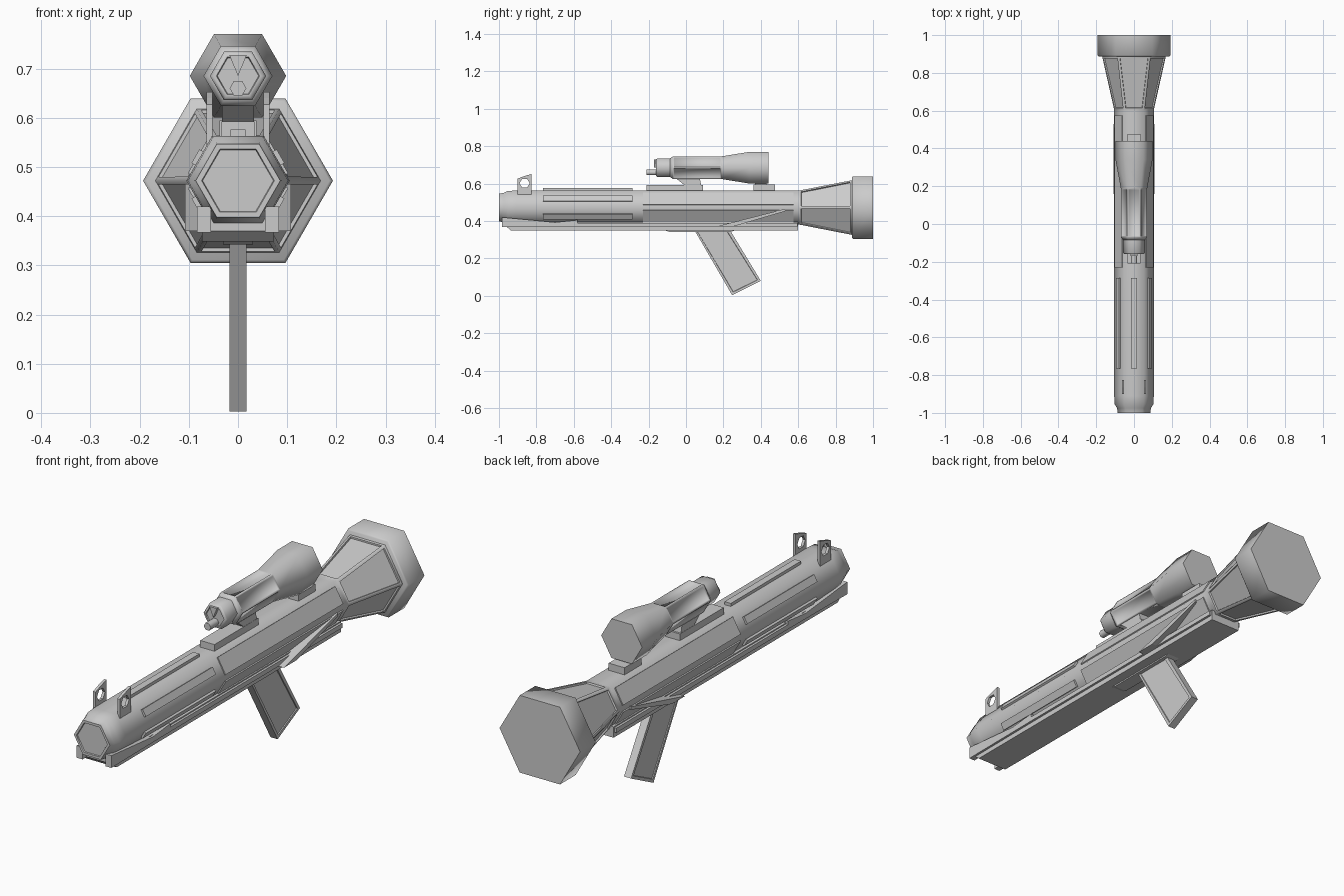
import bpy, bmesh
from math import cos, sin, pi, radians
from mathutils import Matrix, Vector

if "Cube" in bpy.data.objects:
    bpy.data.objects.remove(bpy.data.objects["Cube"])

CZ = 0.472          # barrel axis height
SZ = 0.685          # scope axis height
APO = cos(pi / 6)   # hexagon apothem factor


def finish(name, bm, smooth=None, mirror=False):
    bmesh.ops.recalc_face_normals(bm, faces=bm.faces)
    me = bpy.data.meshes.new(name)
    bm.to_mesh(me)
    bm.free()
    ob = bpy.data.objects.new(name, me)
    bpy.context.collection.objects.link(ob)
    if mirror:
        ob.modifiers.new("mirror", 'MIRROR')
    if smooth:
        bpy.ops.object.select_all(action='DESELECT')
        ob.select_set(True)
        bpy.context.view_layer.objects.active = ob
        bpy.ops.object.shade_smooth_by_angle(angle=radians(smooth))
    return ob


def recess(bm, faces, border, depth):
    bmesh.ops.inset_individual(bm, faces=faces, thickness=border)
    bmesh.ops.inset_individual(bm, faces=faces, thickness=0.002, depth=-depth)


def hex_loft(name, rings, cz, panels=None, cap=None, smooth=65):
    """Hexagonal body along y from (y, radius) rings; panels = recessed section."""
    bm = bmesh.new()
    loops = [[bm.verts.new((r * cos(k * pi / 3), y, cz + r * sin(k * pi / 3)))
              for k in range(6)] for y, r in rings]
    sections = []
    for a, b in zip(loops, loops[1:]):
        sections.append([bm.faces.new((a[k], a[(k + 1) % 6], b[(k + 1) % 6], b[k]))
                         for k in range(6)])
    front = bm.faces.new(loops[0])
    bm.faces.new(loops[-1])
    bmesh.ops.recalc_face_normals(bm, faces=bm.faces)
    if panels:
        recess(bm, sections[panels[0]], panels[1], panels[2])
    if cap:
        recess(bm, [front], cap, 0.005)
    return finish(name, bm, smooth)


def prism(name, pts, x0, x1, mirror=False, border=None):
    """Side profile of (y, z) points extruded across x."""
    bm = bmesh.new()
    a = [bm.verts.new((x0, y, z)) for y, z in pts]
    b = [bm.verts.new((x1, y, z)) for y, z in pts]
    sides = [bm.faces.new(a), bm.faces.new(b)]
    for i in range(len(pts)):
        j = (i + 1) % len(pts)
        bm.faces.new((a[i], a[j], b[j], b[i]))
    bmesh.ops.recalc_face_normals(bm, faces=bm.faces)
    if border:
        recess(bm, sides, border, 0.004)
    return finish(name, bm, mirror=mirror)


def block(name, x0, x1, y0, y1, z0, z1, mirror=False):
    return prism(name, [(y0, z0), (y1, z0), (y1, z1), (y0, z1)], x0, x1, mirror)


def face_panel(name, angle, y0, y1, width, height):
    """Raised strip lying on one face of the barrel, mirrored to the other side."""
    bm = bmesh.new()
    bmesh.ops.create_cube(bm, size=1)
    m = (Matrix.Translation((0, 0, CZ)) @ Matrix.Rotation(-radians(angle), 4, 'Y')
         @ Matrix.Translation((0.105 * APO, (y0 + y1) / 2, 0))
         @ Matrix.Diagonal((2 * height, y1 - y0, width, 1)))
    bm.transform(m)
    return finish(name, bm, mirror=True)


# Barrel and flared bell
hex_loft("barrel", [(-1, 0.086), (-0.975, 0.09), (-0.955, 0.102), (-0.91, 0.105),
                    (0.6, 0.105)], CZ, cap=0.012)
hex_loft("flared_cone", [(0.58, 0.105), (0.605, 0.105), (0.885, 0.168), (0.9, 0.168)],
         CZ, panels=(1, 0.013, 0.007))
hex_loft("bell_rim", [(0.887, 0.186), (0.893, 0.193), (1, 0.193)], CZ)

# Raised barrel panels
for label, ang in (("upper", 30), ("lower", -30)):
    face_panel(label + "_front_strip", ang, -0.765, -0.285, 0.032, 0.009)
    face_panel(label + "_rear_panel", ang, -0.23, 0.575, 0.076, 0.005)
block("top_strip", -0.015, 0.015, -0.765, -0.285, 0.555, 0.576)

# Underside tray, side rails and braces
prism("underside_tray", [(-0.935, 0.348), (0.6, 0.348), (0.6, 0.395), (-0.96, 0.395),
                         (-0.96, 0.37)], -0.073, 0.073)
prism("front_wedge", [(-0.985, 0.367), (-0.58, 0.37), (-0.58, 0.405), (-0.7, 0.393),
                      (-0.985, 0.42)], 0.055, 0.083, mirror=True)
block("side_rail", 0.05, 0.083, -0.58, 0.595, 0.37, 0.39, mirror=True)
prism("diagonal_brace", [(0.16, 0.37), (0.25, 0.37), (0.53, 0.452), (0.53, 0.465)],
      0.06, 0.108, mirror=True)

# Grip with recessed sides
prism("grip", [(0.04, 0.36), (0.23, 0.36), (0.4, 0.08), (0.247, 0.003)],
      -0.017, 0.017, border=0.018)
prism("grip_collar", [(-0.12, 0.352), (-0.09, 0.342), (0.24, 0.342), (0.27, 0.352)],
      -0.03, 0.03)

# Front sights: plates with a hexagonal hole
outer = [(-0.825, 0.59), (-0.825, 0.652), (-0.865, 0.64), (-0.9, 0.627),
         (-0.9, 0.54), (-0.825, 0.54)]
bm = bmesh.new()
o = [bm.verts.new((0.052, y, z)) for y, z in outer]
h = [bm.verts.new((0.052, -0.863 + 0.027 * cos(k * pi / 3), 0.602 + 0.027 * sin(k * pi / 3)))
     for k in range(6)]
ring = [bm.faces.new((o[i], o[(i + 1) % 6], h[(i + 1) % 6], h[i])) for i in range(6)]
ext = bmesh.ops.extrude_face_region(bm, geom=ring, use_keep_orig=True)
bmesh.ops.translate(bm, vec=Vector((0.012, 0, 0)),
                    verts=[g for g in ext["geom"] if isinstance(g, bmesh.types.BMVert)])
finish("front_sight", bm, mirror=True)

# Scope body, eyepiece and details
hex_loft("scope_body", [(-0.085, 0.058), (-0.07, 0.07), (0.19, 0.07), (0.34, 0.098),
                        (0.44, 0.098)], SZ, panels=(1, 0.008, 0.003))
hex_loft("scope_eyepiece", [(-0.16, 0.052), (-0.153, 0.057), (-0.08, 0.057)], SZ, cap=0.008)
hex_loft("scope_knob", [(-0.21, 0.017), (-0.15, 0.017)], 0.66)
bm = bmesh.new()
tri = [(-0.018, 0.728), (0.018, 0.728), (0, 0.685)]
a, b = [[bm.verts.new((x, y, z)) for x, z in tri] for y in (-0.17, -0.15)]
bm.faces.new(a)
bm.faces.new(b)
for i in range(3):
    j = (i + 1) % 3
    bm.faces.new((a[i], a[j], b[j], b[i]))
finish("scope_pointer", bm)

# Scope mounts
block("front_mount_rail", -0.034, 0.034, -0.21, 0.09, 0.555, 0.592)
block("rear_mount_rail", -0.038, 0.038, 0.36, 0.475, 0.555, 0.594)
block("rear_mount_post", -0.025, 0.025, 0.37, 0.43, 0.59, 0.61)
prism("scope_bracket", [(-0.075, 0.645), (0.07, 0.645), (0.087, 0.565), (0.0, 0.585)],
      -0.033, 0.033)
